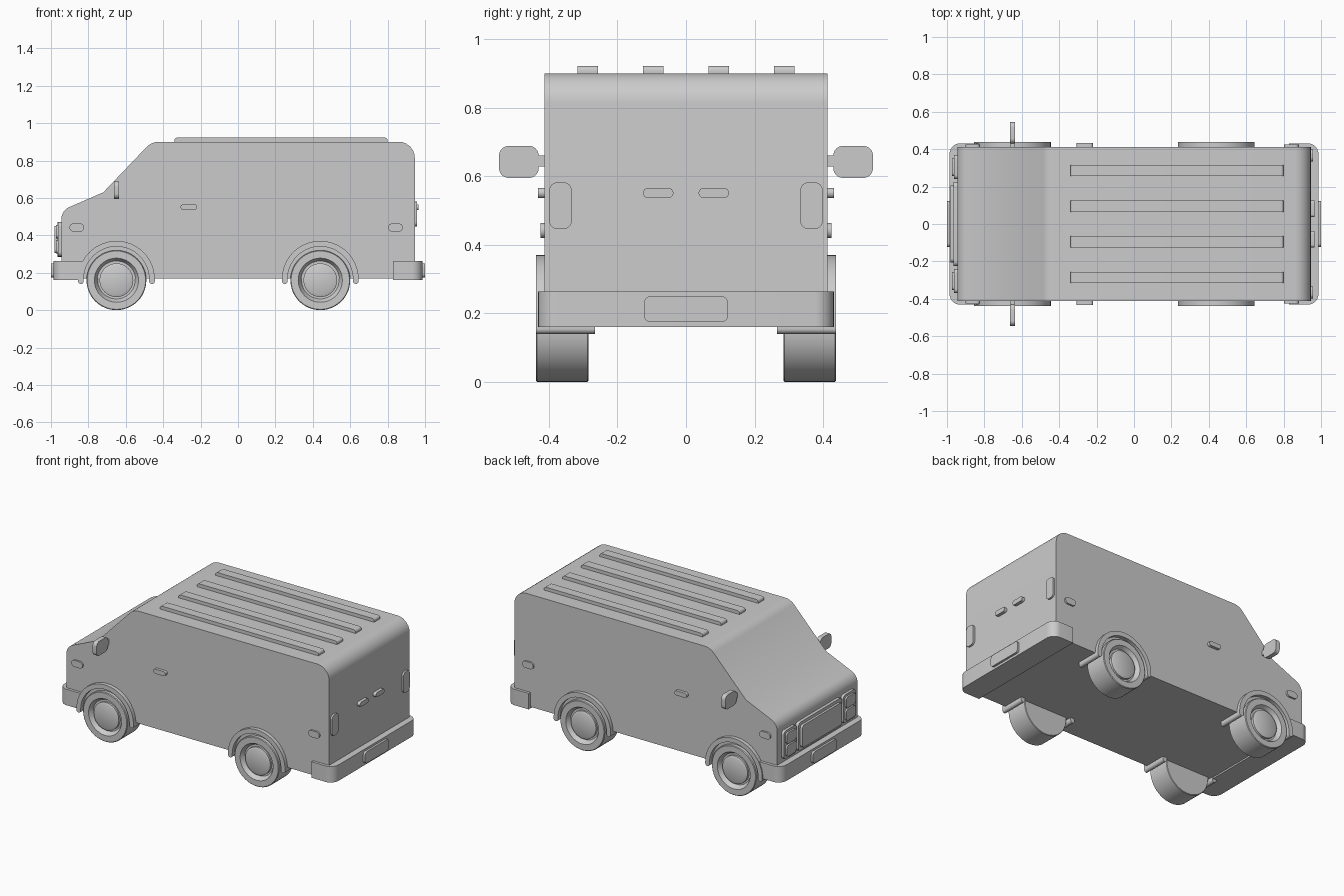
import bpy, bmesh, math
from mathutils import Vector

if "Cube" in bpy.data.objects:
    bpy.data.objects.remove(bpy.data.objects["Cube"], do_unlink=True)

grey = bpy.data.materials.new("plain_grey")
grey.use_nodes = True
colour = (0.6, 0.6, 0.6, 1)
grey.diffuse_color = colour
grey.node_tree.nodes["Principled BSDF"].inputs["Base Color"].default_value = colour


def finish(name, bm):
    bmesh.ops.recalc_face_normals(bm, faces=bm.faces)
    mesh = bpy.data.meshes.new(name)
    bm.to_mesh(mesh)
    bm.free()
    mesh.materials.append(grey)
    obj = bpy.data.objects.new(name, mesh)
    bpy.context.collection.objects.link(obj)
    bpy.ops.object.select_all(action='DESELECT')
    obj.select_set(True)
    bpy.context.view_layer.objects.active = obj
    bpy.ops.object.shade_smooth_by_angle(angle=math.radians(35))


def fillet(corners, steps=6):
    """Turn (u, v, radius) corners into an outline with round corners."""
    out = []
    for i, (u, v, r) in enumerate(corners):
        p = Vector((u, v))
        if r == 0:
            out.append(p)
            continue
        a = (Vector(corners[i - 1][:2]) - p).normalized()
        b = (Vector(corners[(i + 1) % len(corners)][:2]) - p).normalized()
        half = math.acos(a.dot(b)) / 2
        centre = p + (a + b).normalized() * (r / math.sin(half))
        start = p + a * (r / math.tan(half)) - centre
        end = p + b * (r / math.tan(half)) - centre
        for k in range(steps + 1):
            out.append(centre + start.lerp(end, k / steps).normalized() * r)
    return out


def prism(name, corners, axis, lo, hi):
    """Extrude a rounded outline along an axis from lo to hi."""
    place = {'x': lambda u, v, w: (w, u, v),
             'y': lambda u, v, w: (u, w, v),
             'z': lambda u, v, w: (u, v, w)}[axis]
    outline = fillet(corners)
    bm = bmesh.new()
    ends = [[bm.verts.new(place(p.x, p.y, w)) for p in outline] for w in (lo, hi)]
    for ring in ends:
        bm.faces.new(ring)
    for i in range(len(outline)):
        bm.faces.new((ends[0][i - 1], ends[0][i], ends[1][i], ends[1][i - 1]))
    finish(name, bm)


def rect(u0, u1, v0, v1, r=0):
    return [(u0, v0, r), (u1, v0, r), (u1, v1, r), (u0, v1, r)]


def wheel(name, x, side):
    """Lathe the tyre, dished rim and hub about the axle."""
    profile = [(0.285, 0), (0.285, 0.157), (0.288, 0.16), (0.434, 0.16),
               (0.438, 0.156), (0.438, 0.118), (0.408, 0.1), (0.408, 0.09),
               (0.425, 0.09), (0.432, 0.075), (0.432, 0)]
    bm = bmesh.new()
    verts = [bm.verts.new((x, side * y, 0.16 + r)) for y, r in profile]
    edges = [bm.edges.new(pair) for pair in zip(verts, verts[1:])]
    bmesh.ops.spin(bm, geom=verts + edges, cent=(x, 0, 0.16), axis=(0, 1, 0),
                   angle=math.tau, steps=48)
    bmesh.ops.remove_doubles(bm, verts=bm.verts, dist=0.0005)
    finish(name, bm)


def fender(name, x, side):
    """Half-pipe arch with short rounded legs."""
    def arc(r):
        return [(x + r * math.cos(math.pi * k / 32),
                 0.165 + r * math.sin(math.pi * k / 32), 0) for k in range(33)]
    outer, inner, foot, tip = 0.205, 0.175, 0.14, 0.0145
    corners = [(x + outer, foot, tip)] + arc(outer) + [(x - outer, foot, tip)]
    corners += [(x - inner, foot, tip)] + arc(inner)[::-1] + [(x + inner, foot, tip)]
    prism(name, corners, 'y', *sorted((side * 0.265, side * 0.438)))


# Body shell with bonnet, windscreen and roof
prism("body", [(-0.945, 0.17, 0), (-0.945, 0.532, 0.07), (-0.72, 0.63, 0),
               (-0.462, 0.9, 0.09), (0.945, 0.9, 0.085), (0.945, 0.17, 0)],
      'y', -0.413, 0.413)

# Roof ribs
for i, y in enumerate((-0.286, -0.095, 0.095, 0.286)):
    prism(f"roof_rib_{i + 1}", rect(-0.34, 0.8, 0.88, 0.922, 0.015), 'y', y - 0.03, y + 0.03)

# Bumpers and number plates
for end, s in (("nose", -1), ("tail", 1)):
    prism(end + "_bumper", [(s * 0.83, -0.431, 0), (s * 0.986, -0.431, 0.055),
                            (s * 0.986, 0.431, 0.055), (s * 0.83, 0.431, 0)],
          'z', 0.16, 0.264)
    prism(end + "_number_plate", rect(-0.122, 0.122, 0.175, 0.25, 0.018),
          'x', *sorted((s * 0.975, s)))

# Grille with raised centre
prism("grille_frame", rect(-0.225, 0.225, 0.285, 0.47, 0.025), 'x', -0.965, -0.93)
prism("grille_panel", rect(-0.205, 0.205, 0.305, 0.45, 0.02), 'x', -0.98, -0.95)

# Parts repeated on both flanks
for flank, s in (("near", -1), ("far", 1)):
    def span(a, b):
        return sorted((s * a, s * b))

    for axle, x in (("nose", -0.65), ("tail", 0.44)):
        wheel(f"{flank}_{axle}_wheel", x, s)
        fender(f"{flank}_{axle}_fender", x, s)

    prism(flank + "_mirror_arm", rect(-0.66, -0.638, 0.628, 0.66), 'y', *span(0.4, 0.44))
    prism(flank + "_mirror", rect(*span(0.43, 0.545), 0.595, 0.688, 0.027),
          'x', -0.664, -0.635)
    prism(flank + "_door_handle", rect(-0.307, -0.219, 0.536, 0.566, 0.0145),
          'y', *span(0.4, 0.432))
    for end, x in (("nose", -0.862), ("tail", 0.842)):
        prism(f"{flank}_{end}_marker", rect(x - 0.039, x + 0.039, 0.42, 0.463, 0.02),
              'y', *span(0.4, 0.424))

    # Headlamp cluster
    prism(flank + "_lamp_frame", rect(*span(0.24, 0.37), 0.288, 0.47, 0.022),
          'x', -0.963, -0.93)
    for level, z in (("lower", 0.302), ("upper", 0.384)):
        prism(f"{flank}_{level}_headlamp", rect(*span(0.256, 0.354), z, z + 0.072, 0.018),
              'x', -0.974, -0.95)

    # Tail face fittings
    prism(flank + "_tail_lamp", rect(*span(0.333, 0.399), 0.446, 0.582, 0.024),
          'x', 0.93, 0.957)
    prism(flank + "_tail_handle", rect(*span(0.037, 0.125), 0.536, 0.566, 0.0145),
          'x', 0.93, 0.966)
